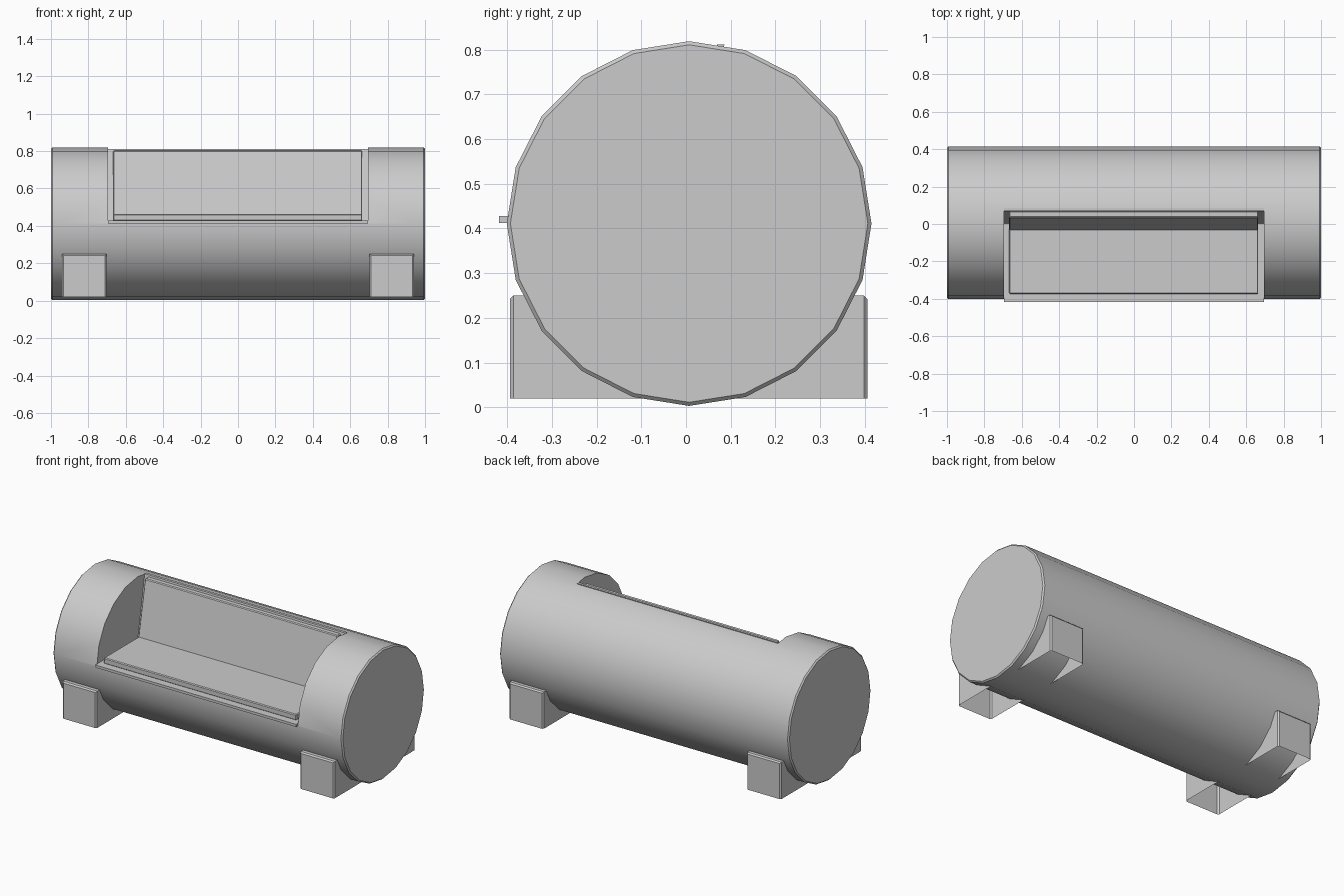
import bpy, bmesh, math
from mathutils import Matrix, Vector

cube = bpy.data.objects.get("Cube")
if cube:
    bpy.data.objects.remove(cube, do_unlink=True)

grey = bpy.data.materials.new("light grey")
grey.use_nodes = True
colour = (0.6, 0.6, 0.6, 1)
grey.diffuse_color = colour
grey.node_tree.nodes["Principled BSDF"].inputs["Base Color"].default_value = colour


def finish(bm, name):
    """Turn a bmesh into a named grey object."""
    bmesh.ops.recalc_face_normals(bm, faces=bm.faces)
    mesh = bpy.data.meshes.new(name)
    bm.to_mesh(mesh)
    bm.free()
    mesh.materials.append(grey)
    obj = bpy.data.objects.new(name, mesh)
    bpy.context.collection.objects.link(obj)
    return obj


def bevel(bm, edges, width):
    bmesh.ops.bevel(bm, geom=list(edges), offset=width, segments=1,
                    affect='EDGES', profile=0.5)


def prism(name, profile, x0, x1, chamfer=0):
    """Extrude a side profile of (y, z) points from x0 to x1."""
    bm = bmesh.new()
    face = bm.faces.new([bm.verts.new((x0, y, z)) for y, z in profile])
    out = bmesh.ops.extrude_face_region(bm, geom=[face])
    bmesh.ops.translate(bm, vec=(x1 - x0, 0, 0),
                        verts=[v for v in out["geom"] if isinstance(v, bmesh.types.BMVert)])
    bmesh.ops.recalc_face_normals(bm, faces=bm.faces)
    if chamfer:
        bevel(bm, bm.edges, chamfer)
    return finish(bm, name)


# Barrel body: twenty-sided drum lying along x, with chamfered rims
bm = bmesh.new()
bmesh.ops.create_cone(bm, cap_ends=True, segments=20, radius1=0.408, radius2=0.408, depth=2,
                      matrix=Matrix.Translation((0.007, 0, 0)).to_4x4() @ Matrix.Identity(4))
bmesh.ops.translate(bm, verts=bm.verts, vec=(-0.007, 0, 0))
bevel(bm, [e for e in bm.edges if abs(e.verts[0].co.z - e.verts[1].co.z) < 0.01], 0.008)
bmesh.ops.rotate(bm, verts=bm.verts, cent=(0, 0, 0), matrix=Matrix.Rotation(math.pi / 2, 3, 'Y'))
bmesh.ops.translate(bm, verts=bm.verts, vec=(0, 0.007, 0.411))
body = finish(bm, "barrel_body")

# Seat opening cut out of the upper front
cutter = prism("opening_cutter", [(-0.6, 0.414), (0.012, 0.414), (0.114, 1.0), (-0.6, 1.0)],
               -0.695, 0.695)
cutter.hide_render = True
cut = body.modifiers.new("opening", 'BOOLEAN')
cut.operation = 'DIFFERENCE'
cut.solver = 'EXACT'
cut.object = cutter
bpy.context.view_layer.objects.active = body
body.select_set(True)
bpy.ops.object.modifier_apply(modifier=cut.name)
bpy.data.objects.remove(cutter, do_unlink=True)
bpy.ops.object.select_all(action='DESELECT')
body.select_set(True)
bpy.ops.object.shade_smooth_by_angle(angle=math.radians(30))
body.select_set(False)

# Boards lining the opening
prism("seat_board", [(-0.418, 0.412), (0.01, 0.412), (0.01, 0.428), (-0.418, 0.428)],
      -0.694, 0.694)
prism("back_board", [(0.0, 0.42), (0.016, 0.42), (0.086, 0.812), (0.07, 0.812)],
      -0.694, 0.694)

# Cushions
prism("seat_cushion", [(-0.373, 0.426), (0.0, 0.426), (0.0, 0.463), (-0.373, 0.463)],
      -0.668, 0.664, 0.005)
prism("back_cushion", [(-0.036, 0.44), (0.006, 0.44), (0.07, 0.802), (0.034, 0.802)],
      -0.668, 0.664, 0.005)

# Feet: hollow boxes open underneath, chamfered around the outer face
for side, sx in (("left", 1), ("right", -1)):
    for end, sy, outer in (("front", -1, 0.394), ("back", 1, 0.406)):
        x0, x1 = sorted((sx * 0.703, sx * 0.94))
        bm = bmesh.new()
        bmesh.ops.create_cube(bm, size=1)
        depth = outer - 0.1
        for v in bm.verts:
            v.co = Vector(((x0 + x1) / 2 + v.co.x * (x1 - x0),
                           sy * (0.1 + depth / 2) + v.co.y * depth,
                           0.135 + v.co.z * 0.23))
        rim = [e for e in bm.edges
               if all(abs(v.co.y - sy * outer) < 0.001 for v in e.verts)
               and max(v.co.z for v in e.verts) > 0.1]
        bevel(bm, rim, 0.008)
        bmesh.ops.recalc_face_normals(bm, faces=bm.faces)
        # Drop the underside and the wall buried in the barrel
        hidden = [f for f in bm.faces if f.normal.z < -0.9 or f.normal.y * sy < -0.9]
        bmesh.ops.delete(bm, geom=hidden, context='FACES')
        finish(bm, f"{end}_{side}_foot")
